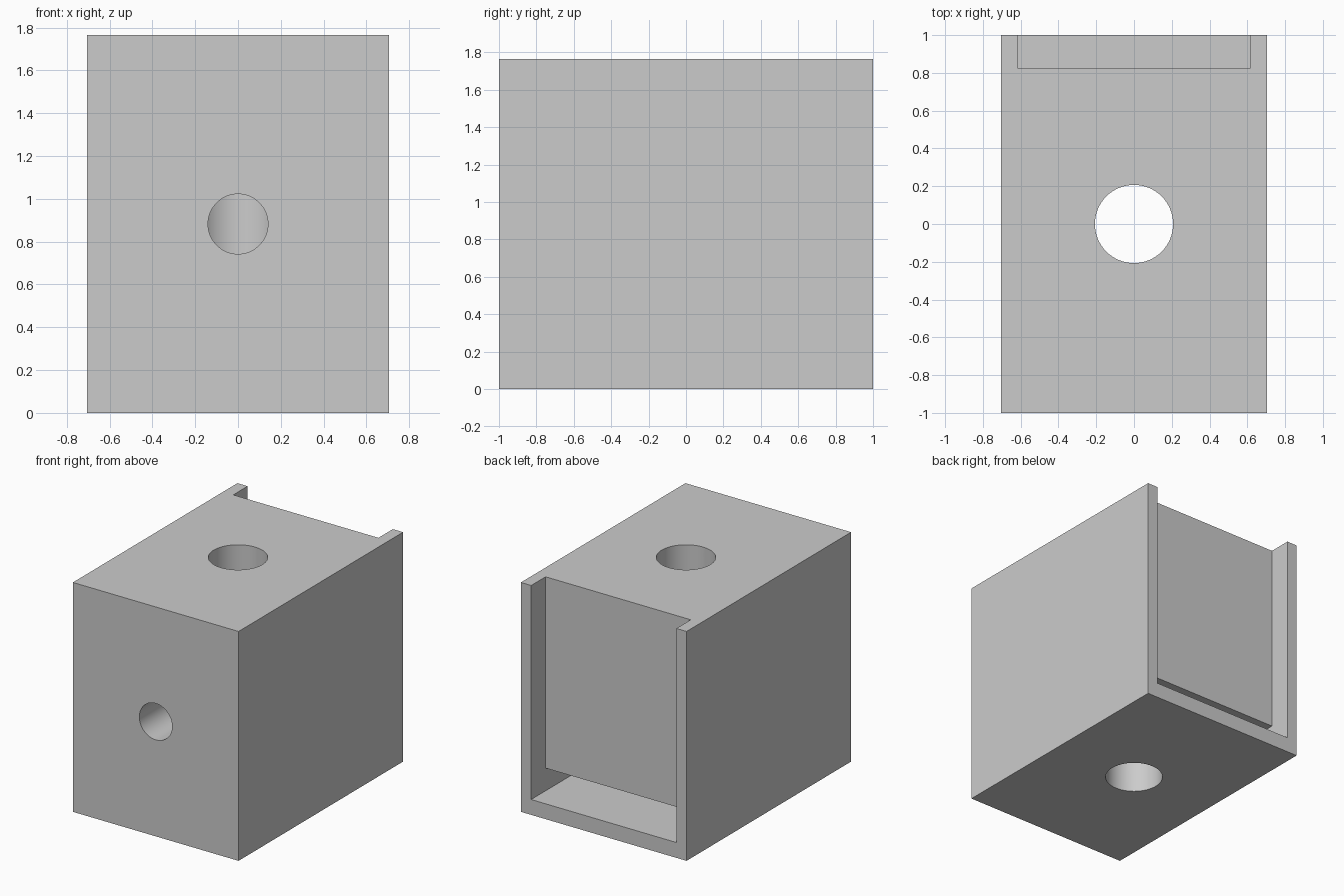
import bpy
import math

W, D, H = 1.41, 2.0, 1.765      # outer size of the block
INNER = 0.618                   # half width of the rear slot
FLOOR, GAP = 0.118, 0.175       # floor thickness, slot thickness

if "Cube" in bpy.data.objects:
    bpy.data.objects.remove(bpy.data.objects["Cube"])

grey = bpy.data.materials.new("plain grey")
grey.use_nodes = True
colour = (0.6, 0.6, 0.6, 1)
grey.diffuse_color = colour
grey.node_tree.nodes["Principled BSDF"].inputs["Base Color"].default_value = colour


def box(name, x, y, z):
    """Box from (min, max) pairs on each axis."""
    centre = [(a + b) / 2 for a, b in (x, y, z)]
    bpy.ops.mesh.primitive_cube_add(size=1, location=centre)
    ob = bpy.context.object
    ob.name = name
    ob.scale = [b - a for a, b in (x, y, z)]
    bpy.ops.object.transform_apply(location=True, rotation=False, scale=True)
    return ob


def drill(name, radius, length, centre, tilt=0):
    bpy.ops.mesh.primitive_cylinder_add(
        vertices=64, radius=radius, depth=length, location=centre, rotation=(tilt, 0, 0))
    ob = bpy.context.object
    ob.name = name
    return ob


def cut(target, cutter):
    """Subtract the cutter from the target and discard it."""
    mod = target.modifiers.new(cutter.name, "BOOLEAN")
    mod.operation = "DIFFERENCE"
    mod.solver = "EXACT"
    mod.object = cutter
    cutter.hide_render = True
    bpy.ops.object.select_all(action="DESELECT")
    target.select_set(True)
    bpy.context.view_layer.objects.active = target
    bpy.ops.object.modifier_apply(modifier=mod.name)
    bpy.data.objects.remove(cutter)


# Solid block
block = box("drilled_block", (-W / 2, W / 2), (-D / 2, D / 2), (0, H))
block.data.materials.append(grey)

# Rear slot, open at the back and top
cut(block, box("rear_slot", (-INNER, INNER), (D / 2 - GAP, D / 2 + 0.1), (FLOOR, H + 0.1)))
# Undercut running forward along the floor
cut(block, box("floor_slot", (-INNER, INNER), (0.3, D / 2 - 0.05), (FLOOR, FLOOR + GAP)))
# Vertical through hole, and the smaller front hole that meets it
cut(block, drill("vertical_hole", 0.207, H + 0.2, (0, 0, H / 2)))
cut(block, drill("front_hole", 0.14, 1.1, (0, -0.55, H / 2), math.pi / 2))

bpy.ops.object.shade_smooth_by_angle(angle=math.radians(30))
